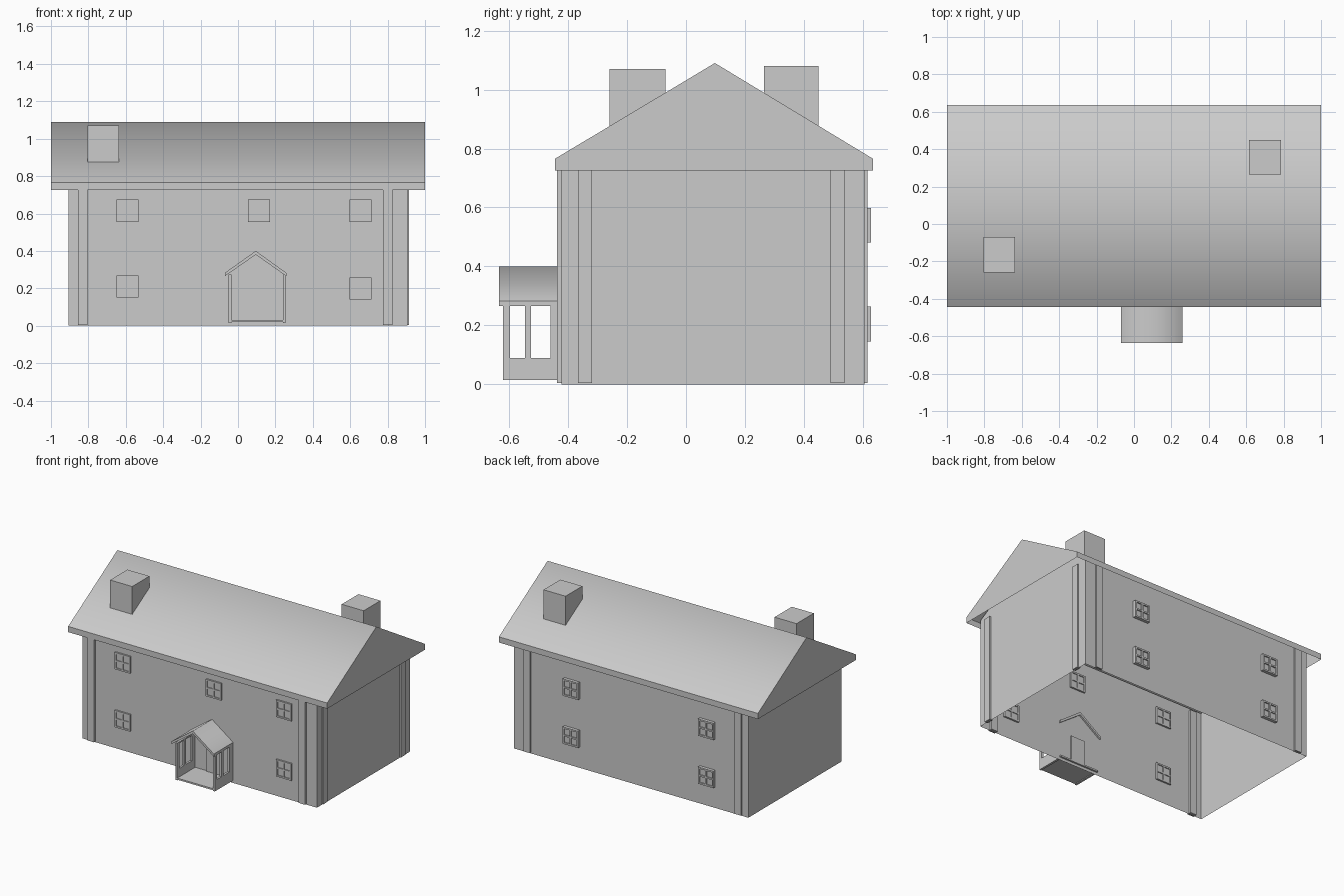
import bpy, bmesh

if "Cube" in bpy.data.objects:
    bpy.data.objects.remove(bpy.data.objects["Cube"])


def finish(name, bm):
    bmesh.ops.recalc_face_normals(bm, faces=bm.faces[:])
    mesh = bpy.data.meshes.new(name)
    bm.to_mesh(mesh)
    bm.free()
    ob = bpy.data.objects.new(name, mesh)
    bpy.context.collection.objects.link(ob)
    return ob


def boxes(name, *spans):
    """One object from boxes given as (x0, x1, y0, y1, z0, z1)."""
    bm = bmesh.new()
    for x0, x1, y0, y1, z0, z1 in spans:
        vs = bmesh.ops.create_cube(bm, size=1)["verts"]
        for v in vs:
            v.co = (x1 if v.co.x > 0 else x0,
                    y1 if v.co.y > 0 else y0,
                    z1 if v.co.z > 0 else z0)
    return finish(name, bm)


def prism(name, profile, to3d, a, b, skip=(), smooth=()):
    """Extrude a closed profile from a to b; leave out 'skip' sides."""
    bm = bmesh.new()
    ra = [bm.verts.new(to3d(p, a)) for p in profile]
    rb = [bm.verts.new(to3d(p, b)) for p in profile]
    bm.faces.new(ra)
    bm.faces.new(rb[::-1])
    n = len(profile)
    for i in range(n):
        if i not in skip:
            j = (i + 1) % n
            f = bm.faces.new((ra[j], ra[i], rb[i], rb[j]))
            f.smooth = i in smooth
    return finish(name, bm)


def along_x(p, t):
    return (t, p[0], p[1])


def along_y(p, t):
    return (p[0], t, p[1])


# Hollow walls with gable ends, open below
prism("walls",
      [(-.422, 0), (-.422, .765), (.095, 1.07), (.605, .765), (.605, 0)],
      along_x, -.905, .905, skip=(1, 2, 4))

# Roof shell with deep fascia, open underneath, soft ridge shading
prism("main_roof",
      [(-.445, .725), (-.445, .765), (.098, 1.09), (.635, .765), (.635, .725)],
      along_x, -1, 1, skip=(4,), smooth=(1, 2))

# Chimneys
boxes("front_chimney", (-.805, -.635, -.26, -.07, .86, 1.07))
boxes("back_chimney", (.615, .785, .265, .45, .86, 1.08))

# Pilasters near the corners of three walls
for side, y0, y1 in (("front", -.438, -.407), ("back", .595, .615)):
    for end, x in (("left", -.83), ("right", .80)):
        boxes(f"{side}_{end}_pilaster", (x - .025, x + .025, y0, y1, .005, .75))
for end, y in (("front", -.343), ("back", .514)):
    boxes(f"side_{end}_pilaster", (.89, .915, y - .024, y + .024, .005, .75))


# Four-pane windows
def window(name, x, z, y0, y1, recess, h=.059, w=.011):
    boxes(name,
          (x - h, x - h + w, y0, y1, z - h, z + h),
          (x + h - w, x + h, y0, y1, z - h, z + h),
          (x - h, x + h, y0, y1, z - h, z - h + w),
          (x - h, x + h, y0, y1, z + h - w, z + h),
          (x - w / 2, x + w / 2, y0, y1, z - h, z + h),
          (x - h, x + h, y0, y1, z - w / 2, z + w / 2),
          (x - h, x + h, y0 + recess, y1 - recess, z - h, z + h))


for i, (x, z) in enumerate([(-.59, .615), (.113, .615), (.655, .615),
                            (-.59, .21), (.655, .2)]):
    window(f"front_window_{i + 1}", x, z, -.434, -.41, .006)
for i, (x, z) in enumerate([(.455, .54), (-.59, .54), (.455, .205), (-.59, .205)]):
    window(f"back_window_{i + 1}", x, z, .593, .627, .008)

# Front door
boxes("front_door", (.057, .165, -.43, -.415, .03, .205))

# Porch roof: thin chevron running into the wall
prism("porch_roof",
      [(-.07, .265), (-.07, .283), (.095, .4), (.258, .283), (.258, .265), (.095, .38)],
      along_y, -.635, -.41, smooth=(1, 2))

# Porch floor and open side walls
boxes("porch_floor", (-.05, .255, -.62, -.41, .02, .031))
for side, x0, x1 in (("left", -.05, -.035), ("right", .24, .255)):
    boxes(f"porch_{side}_wall",
          (x0, x1, -.62, -.422, .015, .09),
          (x0, x1, -.62, -.422, .265, .275),
          *[(x0, x1, a, b, .09, .265)
            for a, b in ((-.62, -.597), (-.546, -.526), (-.46, -.422))])
